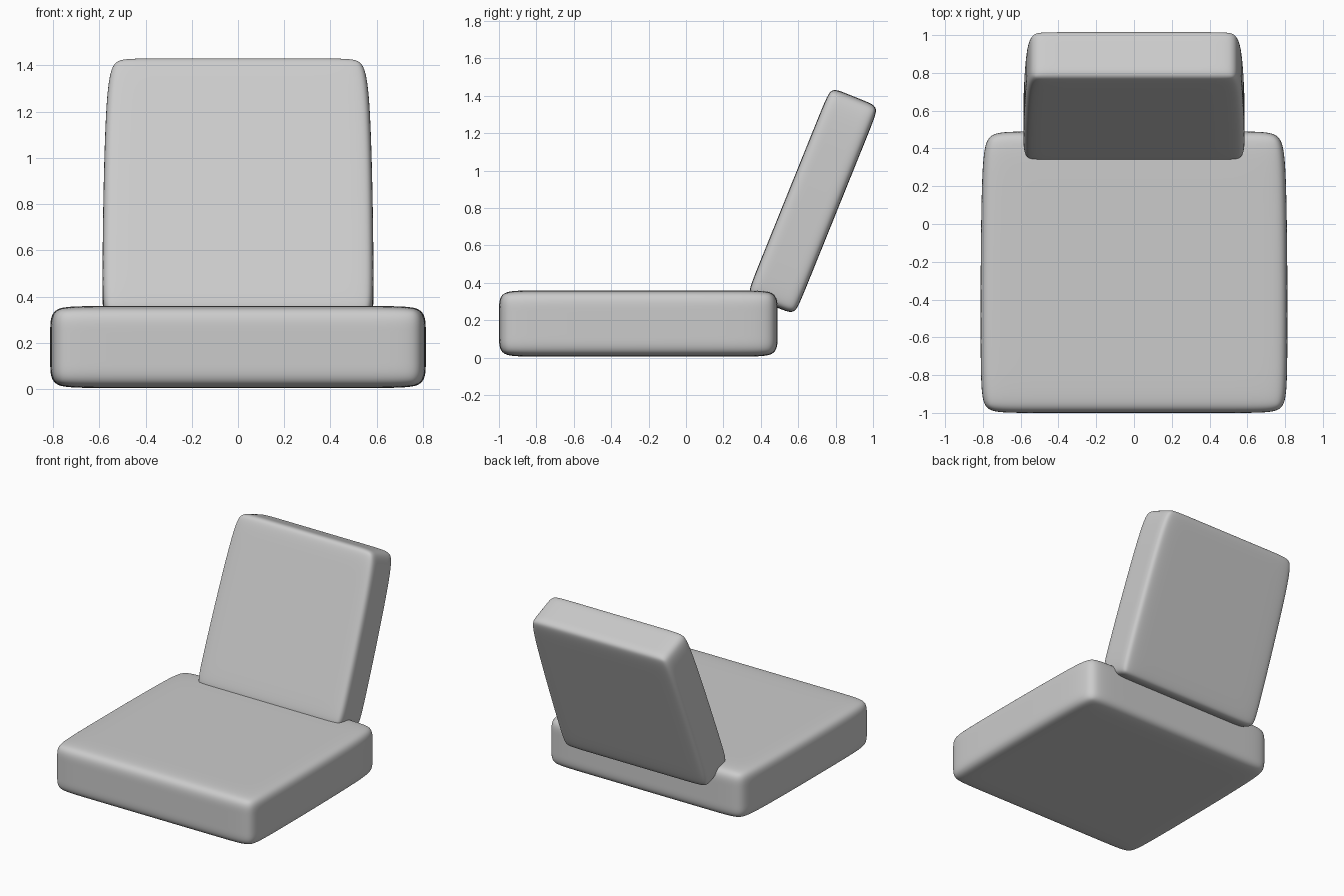
import bpy, bmesh, math
from mathutils import Matrix

cube = bpy.data.objects.get("Cube")
if cube:
    bpy.data.objects.remove(cube)

# Fabric colour
fabric = bpy.data.materials.new("grey_fabric")
fabric.use_nodes = True
grey = (0.6, 0.6, 0.6, 1)
fabric.diffuse_color = grey
fabric.node_tree.nodes["Principled BSDF"].inputs["Base Color"].default_value = grey


def cushion(name, size, margins, widths, location, tilt=0):
    """Soft box: a cube with holding loops, its width set along y, then subdivided."""
    bm = bmesh.new()
    bmesh.ops.create_cube(bm, size=2)
    bmesh.ops.subdivide_edges(bm, edges=bm.edges[:], cuts=2, use_grid_fill=True)
    for v in bm.verts:
        row = round((v.co.y + 1) * 1.5)
        half = (widths[row], size[1] / 2, size[2] / 2)
        for axis in range(3):
            inner = abs(v.co[axis]) < 0.9
            reach = half[axis] - (margins[axis] if inner else 0)
            v.co[axis] = math.copysign(reach, v.co[axis])
    mesh = bpy.data.meshes.new(name)
    bm.to_mesh(mesh)
    bm.free()
    mesh.materials.append(fabric)
    obj = bpy.data.objects.new(name, mesh)
    bpy.context.collection.objects.link(obj)
    obj.matrix_world = Matrix.Translation(location) @ Matrix.Rotation(tilt, 4, "X")
    mesh.shade_smooth()
    subsurf = obj.modifiers.new("soft_edges", "SUBSURF")
    subsurf.levels = subsurf.render_levels = 4
    return obj


# Wide seat, slightly narrower towards the back
cushion("seat_cushion", (1.62, 1.49, 0.355), (0.16, 0.16, 0.11),
        (0.8, 0.815, 0.81, 0.78), (0, -0.255, 0.182))

# Reclined backrest, narrower at the top
cushion("back_cushion", (1.16, 1.2, 0.28), (0.1, 0.1, 0.08),
        (0.58, 0.59, 0.575, 0.535), (0, 0.678, 0.837), math.radians(68))
